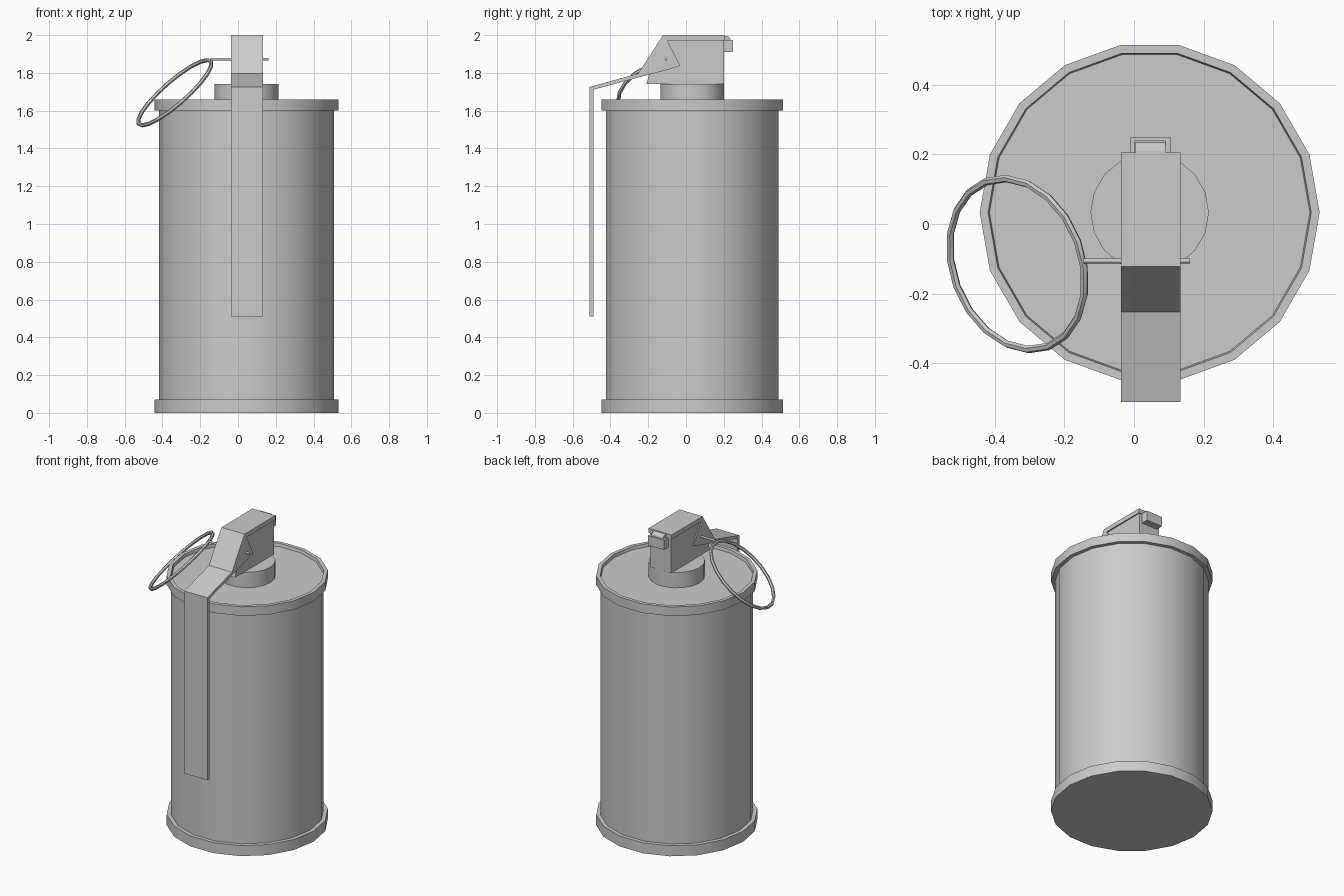
import bpy, bmesh, math
from mathutils import Vector

if "Cube" in bpy.data.objects:
    bpy.data.objects.remove(bpy.data.objects["Cube"])

CX, CY = 0.045, 0.033      # axis of the can
X0, X1 = -0.037, 0.133     # lever width


def finish(name, bm, smooth=None):
    bmesh.ops.recalc_face_normals(bm, faces=bm.faces)
    me = bpy.data.meshes.new(name)
    bm.to_mesh(me)
    bm.free()
    ob = bpy.data.objects.new(name, me)
    bpy.context.collection.objects.link(ob)
    if smooth:
        bpy.ops.object.select_all(action='DESELECT')
        ob.select_set(True)
        bpy.context.view_layer.objects.active = ob
        bpy.ops.object.shade_smooth_by_angle(angle=math.radians(smooth))
    return ob


def lathe(name, profile, n):
    """Revolve (radius, z) points about the can axis and cap both ends."""
    bm = bmesh.new()
    rings = []
    for r, z in profile:
        rings.append([bm.verts.new((CX + r * math.cos(2 * math.pi * i / n),
                                    CY + r * math.sin(2 * math.pi * i / n), z))
                      for i in range(n)])
    for a, b in zip(rings, rings[1:]):
        for i in range(n):
            j = (i + 1) % n
            bm.faces.new((a[i], a[j], b[j], b[i]))
    bm.faces.new(rings[0])
    bm.faces.new(rings[-1])
    return finish(name, bm, 35)


def prism(name, pts, x0, x1):
    """Extrude a (y, z) outline along x."""
    bm = bmesh.new()
    f = bm.faces.new([bm.verts.new((x0, y, z)) for y, z in pts])
    ext = bmesh.ops.extrude_face_region(bm, geom=[f])
    vs = [v for v in ext['geom'] if isinstance(v, bmesh.types.BMVert)]
    bmesh.ops.translate(bm, verts=vs, vec=(x1 - x0, 0, 0))
    return finish(name, bm)


def box(name, x, y, z):
    return prism(name, [(y[0], z[0]), (y[1], z[0]), (y[1], z[1]), (y[0], z[1])], *x)


# Can with rolled rims and recessed lid
lathe("can_body", [(0.488, 0), (0.488, 0.07), (0.463, 0.07), (0.463, 1.60),
                   (0.488, 1.60), (0.488, 1.66), (0.464, 1.66), (0.460, 1.64)], 18)
lathe("neck", [(0.17, 1.635), (0.17, 1.742)], 18)

# Fuze head
prism("fuze_head", [(-0.21, 1.742), (0.2, 1.742), (0.2, 1.973), (-0.11, 1.973),
                    (-0.235, 1.782), (-0.195, 1.79)], X0 + 0.008, X1 - 0.008)

# Bent safety lever and its folded side cheeks
prism("safety_lever", [(0.205, 2), (-0.122, 2), (-0.253, 1.797), (-0.511, 1.725),
                       (-0.511, 0.51), (-0.491, 0.51), (-0.491, 1.711),
                       (-0.24, 1.779), (-0.108, 1.971), (0.205, 1.971)], X0, X1)
cheek = [(-0.122, 1.999), (-0.1, 1.972), (-0.03, 1.838), (-0.1, 1.816),
         (-0.24, 1.779), (-0.253, 1.797)]
prism("lever_cheek_left", cheek, X0, X0 + 0.01)
prism("lever_cheek_right", cheek, X1 - 0.01, X1)

# Hinge pocket at the back, with the curled tab of the lever in it
box("hinge_base", (-0.012, 0.106), (0.195, 0.248), (1.91, 1.945))
box("hinge_back", (-0.012, 0.106), (0.238, 0.248), (1.945, 1.975))
box("hinge_side_left", (-0.012, 0.003), (0.195, 0.238), (1.945, 1.975))
box("hinge_side_right", (0.091, 0.106), (0.195, 0.238), (1.945, 1.975))
tab = [(0.2, 1.996)]
tab += [(0.21 + 0.026 * math.sin(a), 1.97 + 0.026 * math.cos(a))
        for a in (0, math.pi / 6, math.pi / 3, math.pi / 2)]
tab += [(0.236, 1.945), (0.2, 1.945)]
prism("lever_tab", tab, 0.005, 0.09)

# Pin through the head
bm = bmesh.new()
bmesh.ops.create_cone(bm, cap_ends=True, segments=8, radius1=0.007, radius2=0.007, depth=0.305)
for v in bm.verts:
    v.co = Vector((v.co.z + 0.008, v.co.x - 0.106, v.co.y + 1.872))
finish("pin", bm, 50)

# Pull ring, tilted
N, M, R, T = 20, 6, 0.253, 0.011
normal = Vector((-0.64, -0.24, 0.73)).normalized()
rot = normal.to_track_quat('Z', 'Y')
centre = Vector((-0.335, -0.115, 1.695))
bm = bmesh.new()
grid = []
for i in range(N):
    a = 2 * math.pi * i / N
    row = []
    for k in range(M):
        b = 2 * math.pi * k / M
        r = R + T * math.cos(b)
        p = Vector((r * math.cos(a), r * math.sin(a), T * math.sin(b)))
        row.append(bm.verts.new(centre + rot @ p))
    grid.append(row)
for i in range(N):
    for k in range(M):
        p, q, l = grid[i], grid[(i + 1) % N], (k + 1) % M
        bm.faces.new((p[k], q[k], q[l], p[l]))
finish("pull_ring", bm, 35)
